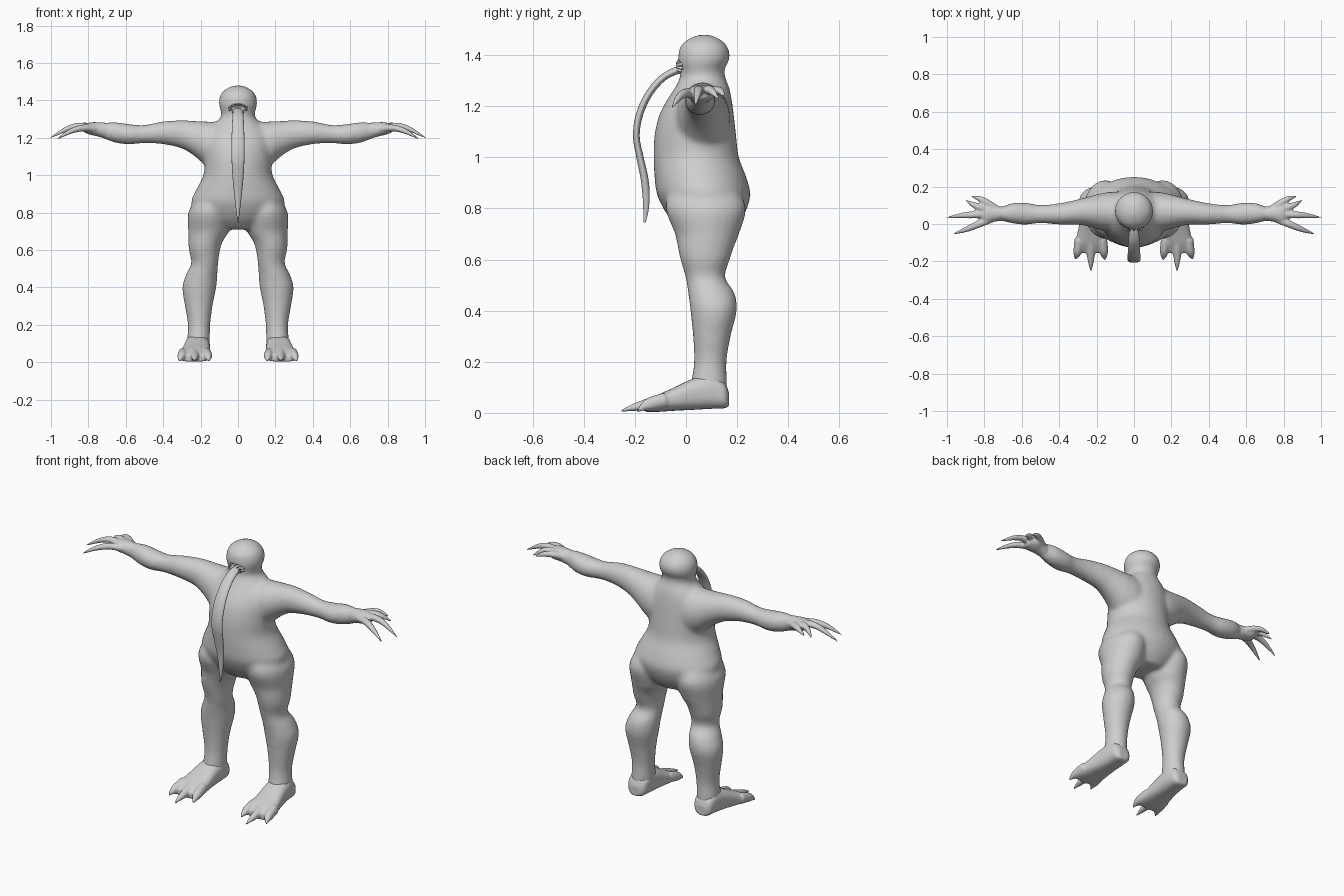
import bpy, bmesh, math
from mathutils import Vector

skin = bpy.data.materials.new("grey skin")
skin.diffuse_color = (0.62, 0.62, 0.62, 1)
SIDES = 32


def spline(rows, steps=6):
    """Smooth curve through rows of numbers."""
    out = []
    for i in range(len(rows) - 1):
        a, b, c, d = (rows[max(i - 1, 0)], rows[i], rows[i + 1], rows[min(i + 2, len(rows) - 1)])
        for k in range(steps):
            t = k / steps
            out.append([0.5 * (2 * q + (r - p) * t + (2 * p - 5 * q + 4 * r - s) * t * t
                               + (3 * q - p - 3 * r + s) * t ** 3) for p, q, r, s in zip(a, b, c, d)])
    return out + [list(rows[-1])]


def skin_rings(bm, rings):
    """Closed skin over a list of rings."""
    loops = [[bm.verts.new(p) for p in ring] for ring in rings]
    faces = [bm.faces.new(loops[0]), bm.faces.new(loops[-1])]
    for a, b in zip(loops, loops[1:]):
        for i in range(len(a)):
            j = (i + 1) % len(a)
            faces.append(bm.faces.new((a[i], a[j], b[j], b[i])))
    bmesh.ops.recalc_face_normals(bm, faces=faces)


def loft(bm, rows, axis, power=1.0, flip=1):
    """Rows are (position on axis, low and high of the other two axes)."""
    u, v = [i for i in range(3) if i != axis]
    rings = []
    for pos, u0, u1, v0, v1 in spline(rows):
        ring = []
        for k in range(SIDES):
            c, s = math.cos(math.tau * k / SIDES), math.sin(math.tau * k / SIDES)
            p = [0, 0, 0]
            p[axis] = pos
            p[u] = (u0 + u1) / 2 + (u1 - u0) / 2 * math.copysign(abs(c) ** power, c)
            p[v] = (v0 + v1) / 2 + (v1 - v0) / 2 * math.copysign(abs(s) ** power, s)
            p[0] *= flip
            ring.append(p)
        rings.append(ring)
    skin_rings(bm, rings)


def tube(bm, rows, side, sides=16):
    """Rows are (x, y, z, half width, half thickness)."""
    pts = spline(rows)
    rings = []
    for i, r in enumerate(pts):
        t = Vector(pts[min(i + 1, len(pts) - 1)][:3]) - Vector(pts[max(i - 1, 0)][:3])
        n = t.cross(Vector(side)).normalized()
        s = n.cross(t).normalized()
        rings.append([Vector(r[:3]) + s * r[3] * math.cos(math.tau * k / sides)
                      + n * r[4] * math.sin(math.tau * k / sides) for k in range(sides)])
    skin_rings(bm, rings)


def make(name, bm, voxel=0, smooth=0, mirror=False):
    me = bpy.data.meshes.new(name)
    bm.to_mesh(me)
    bm.free()
    me.materials.append(skin)
    for f in me.polygons:
        f.use_smooth = True
    ob = bpy.data.objects.new(name, me)
    bpy.context.collection.objects.link(ob)
    if voxel:
        m = ob.modifiers.new("fuse", 'REMESH')
        m.mode, m.voxel_size, m.use_smooth_shade = 'VOXEL', voxel, True
        m = ob.modifiers.new("soften", 'SMOOTH')
        m.factor, m.iterations = 0.5, smooth
    if mirror:
        ob.modifiers.new("other_side", 'MIRROR')
    return ob


# torso, neck and head
bm = bmesh.new()
torso = [(.71, .10, -.01, .18), (.77, .20, -.07, .225), (.85, .25, -.112, .252), (.92, .225, -.123, .237),
         (1.0, .185, -.127, .207), (1.08, .18, -.124, .197), (1.16, .18, -.107, .188),
         (1.22, .17, -.077, .18), (1.27, .13, -.045, .17), (1.31, .092, -.025, .155),
         (1.345, .093, -.024, .15), (1.37, .101, -.031, .165), (1.40, .102, -.031, .172),
         (1.43, .094, -.024, .164), (1.455, .073, -.002, .143), (1.474, .038, .032, .11),
         (1.481, .006, .065, .08)]
loft(bm, [(z, -w, w, y0, y1) for z, w, y0, y1 in torso], 2)

# arms and legs
arm = [(0, 0, .15, 1.04, 1.26), (.1, -.04, .172, 1.02, 1.283), (.17, -.035, .165, 1.05, 1.287),
       (.23, -.017, .15, 1.10, 1.29), (.3, -.004, .132, 1.142, 1.294), (.4, -.003, .111, 1.165, 1.288),
       (.5, .004, .102, 1.171, 1.269), (.58, -.004, .114, 1.164, 1.273), (.65, .003, .112, 1.172, 1.283),
       (.71, .018, .092, 1.192, 1.282), (.75, .025, .088, 1.208, 1.278)]
leg = [(.88, .06, .22, -.06, .2), (.8, .04, .266, -.08, .235), (.7, .05, .266, -.043, .208),
       (.65, .08, .265, -.033, .188), (.6, .096, .263, -.022, .172), (.53, .106, .25, -.002, .153),
       (.47, .11, .277, .008, .19), (.4, .116, .298, .017, .199), (.3, .136, .284, .027, .175),
       (.2, .148, .268, .031, .159), (.12, .15, .272, .02, .161), (.07, .152, .272, .02, .158)]
for side in (1, -1):
    loft(bm, arm, 0, flip=side)
    loft(bm, leg, 2, flip=side)
body = make("body", bm, 0.012, 8)

# mouth opening
bm = bmesh.new()
bmesh.ops.create_uvsphere(bm, u_segments=24, v_segments=12, radius=1)
for v in bm.verts:
    v.co = Vector((v.co.x * .048, v.co.y * .04 - .026, v.co.z * .024 + 1.357))
cutter = make("mouth_cutter", bm)
cutter.hide_render = True
cutter.hide_set(True)
cut = body.modifiers.new("mouth", 'BOOLEAN')
cut.operation, cut.object = 'DIFFERENCE', cutter

# small feelers round the mouth
bm = bmesh.new()
for k in range(10):
    a = math.tau * (k + .5) / 10
    c, s = math.cos(a), math.sin(a)
    tube(bm, [(.047 * c, -.012, 1.357 + .024 * s, .007, .007), (.042 * c, -.03, 1.357 + .02 * s, .005, .005),
              (.03 * c, -.038, 1.355 + .012 * s, .001, .001)], (1, .1, .2), 8)
make("mouth_feelers", bm)

# long hanging trunk
bm = bmesh.new()
tube(bm, [(0, .01, 1.345, .022, .016), (0, -.035, 1.34, .026, .015), (0, -.095, 1.307, .03, .014),
          (0, -.15, 1.24, .033, .014), (0, -.184, 1.16, .035, .014), (0, -.194, 1.08, .034, .013),
          (0, -.18, 1.0, .03, .014), (0, -.163, .92, .023, .015), (0, -.156, .85, .015, .014),
          (0, -.157, .79, .008, .01), (0, -.162, .745, .001, .004)], (1, 0, 0), 20)
make("trunk", bm)

# hands with four clawed fingers
bm = bmesh.new()
loft(bm, [(.69, .018, .092, 1.19, 1.279), (.75, .012, .1, 1.207, 1.283), (.79, .002, .113, 1.216, 1.282),
          (.825, .02, .095, 1.23, 1.27)], 0)
fingers = [[(.74, .08, 1.248), (.785, .112, 1.26), (.825, .135, 1.258), (.87, .148, 1.238)],
           [(.77, .08, 1.25), (.82, .088, 1.264), (.86, .104, 1.255), (.90, .128, 1.228)],
           [(.77, .055, 1.25), (.85, .05, 1.263), (.92, .045, 1.245), (1.004, .034, 1.198)],
           [(.76, .03, 1.248), (.83, .0, 1.252), (.895, -.028, 1.234), (.966, -.054, 1.194)]]
for f in fingers:
    tube(bm, [(*p, r, r * .9) for p, r in zip(f, (.022, .02, .015, .004))], (0, 1, 0))
make("hands", bm, 0.006, 3, True)

# feet with three clawed toes
bm = bmesh.new()
loft(bm, [(.168, .185, .245, .025, .08), (.15, .16, .268, .018, .12), (.1, .151, .277, .016, .15),
          (.03, .15, .287, .012, .135), (-.05, .148, .303, .008, .098), (-.11, .147, .318, .004, .07),
          (-.155, .152, .317, .003, .04)], 1, 0.75)
for x0, x1, tip in ((.292, .30, (.315, -.188, .006)), (.232, .231, (.23, -.254, .008)),
                    (.17, .162, (.155, -.193, .006))):
    tube(bm, [(x0, -.08, .05, .026, .03), (x1, -.14, .035, .024, .026),
              ((x1 + tip[0]) / 2, (tip[1] - .15) / 2, .022, .016, .015), (*tip, .003, .004)], (1, 0, 0))
make("feet", bm, 0.006, 3, True)
